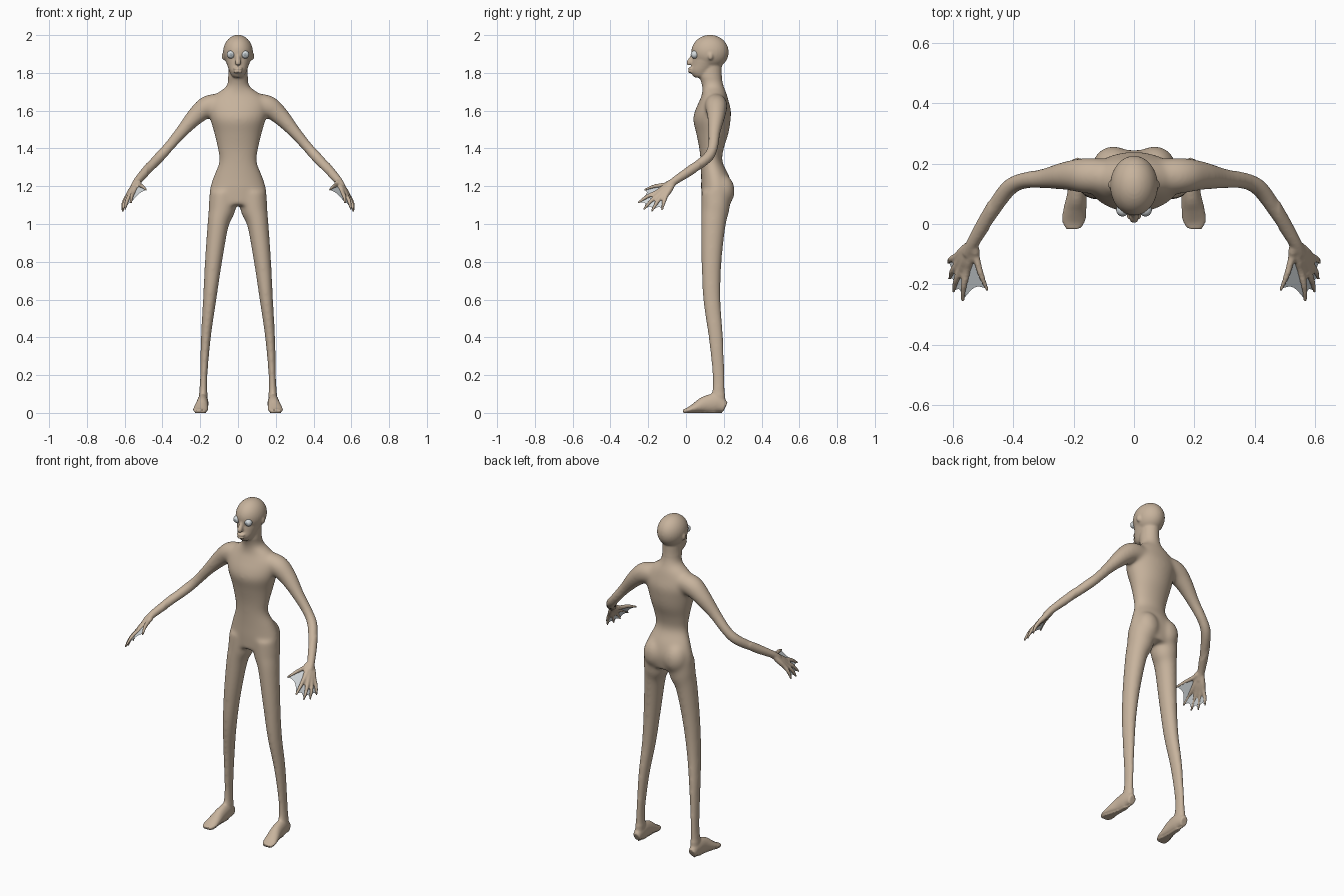
import bpy, bmesh, math
from mathutils import Vector, Matrix

if "Cube" in bpy.data.objects:
    bpy.data.objects.remove(bpy.data.objects["Cube"])


def material(name, rgb):
    m = bpy.data.materials.new(name)
    m.diffuse_color = (*rgb, 1)
    m.use_nodes = True
    m.node_tree.nodes["Principled BSDF"].inputs["Base Color"].default_value = m.diffuse_color
    return m


SKIN = material("tan skin", (0.57, 0.45, 0.335))
PALE = material("pale grey", (0.66, 0.70, 0.72))
IRIS = material("grey iris", (0.36, 0.41, 0.44))


def spline(rows, n=5):
    """Resample rows of numbers with a Catmull-Rom curve."""
    out = []
    for i in range(len(rows) - 1):
        p = [Vector(rows[min(max(i + k, 0), len(rows) - 1)]) for k in (-1, 0, 1, 2)]
        for j in range(n):
            t = j / n
            out.append(0.5 * (2 * p[1] + (p[2] - p[0]) * t
                       + (2 * p[0] - 5 * p[1] + 4 * p[2] - p[3]) * t * t
                       + (3 * p[1] - p[0] - 3 * p[2] + p[3]) * t ** 3))
    return out + [Vector(rows[-1])]


def loft(bm, rows, ref, segs=28):
    """Closed tube through rows (x, y, z, a, b); a is the radius along ref."""
    rows = spline(rows)
    rings = []
    for i, r in enumerate(rows):
        d = (rows[min(i + 1, len(rows) - 1)] - rows[max(i - 1, 0)])
        d = Vector(d[:3]).normalized()
        u = (Vector(ref) - d * d.dot(Vector(ref))).normalized()
        v = d.cross(u)
        rings.append([bm.verts.new(Vector(r[:3])
                      + u * r[3] * math.cos(2 * math.pi * k / segs)
                      + v * r[4] * math.sin(2 * math.pi * k / segs)) for k in range(segs)])
    for A, B in zip(rings, rings[1:]):
        for k in range(segs):
            bm.faces.new((A[k], A[(k + 1) % segs], B[(k + 1) % segs], B[k]))
    bm.faces.new(rings[0][::-1])
    bm.faces.new(rings[-1])


def stack(bm, rows):
    """Upright loft from rows (z, half width, y front, y back)."""
    # slices are kept level by folding the y shift into straight rings
    segs, rings = 36, []
    for z, w, f, b in spline(rows):
        rings.append([bm.verts.new((w * math.cos(2 * math.pi * k / segs),
                      (f + b) / 2 + (b - f) / 2 * math.sin(2 * math.pi * k / segs), z))
                      for k in range(segs)])
    for A, B in zip(rings, rings[1:]):
        for k in range(segs):
            bm.faces.new((A[k], A[(k + 1) % segs], B[(k + 1) % segs], B[k]))
    bm.faces.new(rings[0][::-1])
    bm.faces.new(rings[-1])


def blob(bm, c, r):
    bmesh.ops.create_uvsphere(bm, u_segments=32, v_segments=20, radius=1,
                              matrix=Matrix.Translation(c) @ Matrix.Diagonal((*r, 1)))


def make(name, bm, *mats):
    me = bpy.data.meshes.new(name)
    bm.to_mesh(me)
    bm.free()
    for m in mats:
        me.materials.append(m)
    me.shade_smooth()
    ob = bpy.data.objects.new(name, me)
    bpy.context.collection.objects.link(ob)
    return ob


X, Y = (1, 0, 0), (0, 1, 0)
WRIST = (0.532, -0.06, 1.228)
# knuckle and tip of each digit, thumb first
DIGITS = [((0.522, -0.11, 1.208), (0.484, -0.222, 1.18)),
          ((0.552, -0.155, 1.168), (0.567, -0.257, 1.11)),
          ((0.572, -0.148, 1.153), (0.598, -0.226, 1.075)),
          ((0.583, -0.130, 1.145), (0.611, -0.182, 1.066)),
          ((0.585, -0.105, 1.150), (0.616, -0.128, 1.072))]

bm = bmesh.new()
# torso and neck
stack(bm, [(1.10, .148, .083, .232), (1.18, .150, .08, .245), (1.25, .13, .08, .23),
           (1.33, .10, .077, .193), (1.40, .108, .07, .20), (1.48, .126, .054, .225),
           (1.55, .146, .038, .236), (1.60, .158, .048, .238), (1.65, .155, .07, .226),
           (1.69, .115, .085, .215), (1.73, .062, .085, .20), (1.78, .052, .072, .19),
           (1.85, .05, .075, .19)])
# skull, jaw, nose, lips
blob(bm, (0, .127, 1.91), (.079, .099, .091))
stack(bm, [(1.775, .02, .05, .10), (1.785, .034, .036, .13), (1.81, .046, .024, .15),
           (1.84, .057, .03, .17), (1.88, .069, .036, .2), (1.92, .066, .045, .2)])
loft(bm, [(0, .04, 1.905, .008, .008), (0, .03, 1.88, .011, .011),
          (0, .018, 1.855, .016, .015), (0, .02, 1.842, .013, .012)], X)
for z, w in ((1.823, .026), (1.806, .024)):
    blob(bm, (0, .026, z), (w, .016, .008))
for s in (1, -1):
    # ears, buttocks
    blob(bm, (s * .077, .13, 1.888), (.01, .013, .02))
    blob(bm, (s * .068, .188, 1.175), (.07, .07, .09))
    # legs
    loft(bm, [(s * x, y, z, a, b) for x, y, z, a, b in
              ((.078, .16, 1.17, .072, .078), (.085, .155, 1.08, .072, .075),
               (.105, .145, 1.0, .057, .066), (.13, .135, .8, .046, .054),
               (.15, .137, .6, .036, .047), (.17, .158, .4, .027, .04),
               (.181, .172, .2, .020, .034), (.184, .172, .1, .023, .036),
               (.186, .17, .03, .026, .038))], X)
    # feet
    loft(bm, [(s * x, y, z, a, b) for x, y, z, a, b in
              ((.186, .208, .03, .022, .028), (.186, .16, .05, .029, .05),
               (.189, .10, .044, .032, .044), (.195, .05, .027, .038, .027),
               (.2, .01, .014, .039, .014), (.2, -.016, .009, .026, .009))], X)
    # arms
    loft(bm, [(s * x, y, z, r, r) for x, y, z, r in
              ((.05, .155, 1.63, .055), (.15, .16, 1.625, .06), (.22, .16, 1.575, .049),
               (.30, .150, 1.487, .034), (.37, .142, 1.405, .029), (.42, .113, 1.35, .030),
               (.483, .022, 1.283, .026), (*WRIST, .021), (.55, -.10, 1.195, .020))], Y)
    # digits, each running from the wrist through the palm
    for i, (k, t) in enumerate(DIGITS):
        w, k, t = Vector(WRIST), Vector(k), Vector(t)
        m = k.lerp(t, .5) + Vector((.004, 0, .006))
        loft(bm, [(s * p.x, p.y, p.z, r, r) for p, r in
                  ((w, .014), (w.lerp(k, .6), .016), (k, .0125), (m, .0105), (t, .006))],
             Y if i == 4 else X, 14)
bmesh.ops.recalc_face_normals(bm, faces=bm.faces)
body = make("body", bm, SKIN)

# fuse the parts into one skin, then soften the joins
bpy.context.view_layer.objects.active = body
body.select_set(True)
mod = body.modifiers.new("fuse", 'REMESH')
mod.mode = 'VOXEL'
mod.voxel_size = 0.0055
bpy.ops.object.modifier_apply(modifier=mod.name)
bm = bmesh.new()
bm.from_mesh(body.data)
axes = dict(use_axis_x=True, use_axis_y=True, use_axis_z=True)
broad = [v for v in bm.verts if abs(v.co.x) < .48 and .1 < v.co.z < 1.77]
for n, verts in ((30, broad), (3, bm.verts[:])):
    for _ in range(n):
        bmesh.ops.smooth_vert(bm, verts=verts, factor=.5, **axes)
for v in bm.verts:  # flat soles
    if v.co.z < .006:
        v.co.z = 0
bm.to_mesh(body.data)
bm.free()
body.data.shade_smooth()

for s, side in ((1, "left"), (-1, "right")):
    # bulging eye with a darker front cap
    bm = bmesh.new()
    bmesh.ops.create_uvsphere(bm, u_segments=24, v_segments=16, radius=.021,
                              matrix=Matrix.Translation((s * .038, .046, 1.897))
                              @ Matrix.Rotation(math.pi / 2, 4, 'X'))
    bm.normal_update()
    for f in bm.faces:
        f.material_index = int(f.normal.y < -.93)
    make(side + "_eye", bm, PALE, IRIS)
    # webbing between neighbouring digits
    bm = bmesh.new()
    N = 8
    for (k0, t0), (k1, t1) in zip(DIGITS, DIGITS[1:]):
        grid = []
        for i in range(N + 1):
            u = i / N
            k = Vector(k0).lerp(Vector(k1), u)
            t = Vector(t0).lerp(Vector(t1), u)
            reach = .93 - .2 * math.sin(math.pi * u)
            row = [k.lerp(t, reach * j / N) for j in range(N + 1)]
            grid.append([bm.verts.new((s * p.x, p.y, p.z)) for p in row])
        for i in range(N):
            for j in range(N):
                bm.faces.new((grid[i][j], grid[i + 1][j], grid[i + 1][j + 1], grid[i][j + 1]))
    make(side + "_hand_web", bm, PALE)
